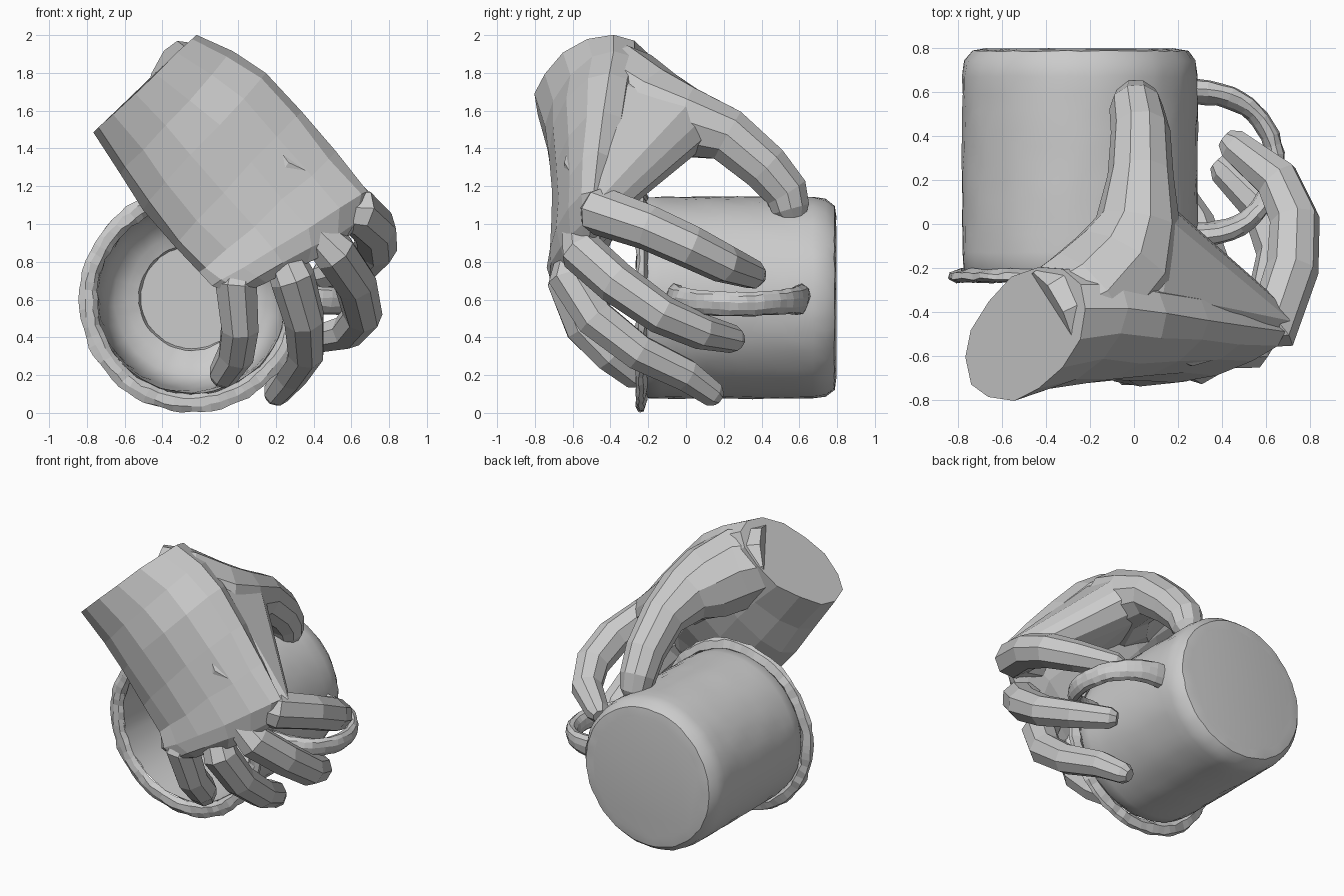
import bpy, bmesh, math, random
from mathutils import Vector

random.seed(4)
if "Cube" in bpy.data.objects:
    bpy.data.objects.remove(bpy.data.objects["Cube"])

grey = bpy.data.materials.new("plain grey")
grey.use_nodes = True
grey.diffuse_color = (0.6, 0.6, 0.6, 1)
grey.node_tree.nodes["Principled BSDF"].inputs["Base Color"].default_value = (0.6, 0.6, 0.6, 1)


def finish(name, bm, smooth=False):
    bmesh.ops.recalc_face_normals(bm, faces=bm.faces)
    mesh = bpy.data.meshes.new(name)
    bm.to_mesh(mesh)
    bm.free()
    mesh.materials.append(grey)
    obj = bpy.data.objects.new(name, mesh)
    bpy.context.collection.objects.link(obj)
    if smooth:
        bpy.ops.object.select_all(action="DESELECT")
        obj.select_set(True)
        bpy.context.view_layer.objects.active = obj
        bpy.ops.object.shade_smooth_by_angle(angle=math.radians(35))


def loft(name, rings, jitter=0.0, smooth=False, closed=False):
    """Skin a list of point rings; cap both ends, or join them if closed."""
    bm = bmesh.new()
    rows = [[bm.verts.new(p + Vector([random.uniform(-jitter, jitter) for _ in range(3)]))
             for p in ring] for ring in rings]
    n = len(rows[0])
    for a, b in zip(rows, rows[1:] + rows[:1] if closed else rows[1:]):
        for i in range(n):
            j = (i + 1) % n
            bm.faces.new((a[i], a[j], b[j], b[i]))
    if not closed:
        bm.faces.new(rows[0])
        bm.faces.new(rows[-1])
    finish(name, bm, smooth)


def oval(c, u, v, n):
    c, u, v = Vector(c), Vector(u), Vector(v)
    return [c + u * math.cos(math.tau * i / n) + v * math.sin(math.tau * i / n)
            for i in range(n)]


def tube(name, path, sides=8, tip=True, flat=1.0, **kw):
    """Tapered tube through (x, y, z, radius) points, with a blunt tip."""
    pts = [Vector(p[:3]) for p in path]
    radii = [p[3] for p in path]
    if tip:
        d = (pts[-1] - pts[-2]).normalized()
        pts.append(pts[-1] + d * radii[-1] * 0.6)
        radii.append(radii[-1] * 0.6)
    rings = []
    side = Vector((0.3, 0.2, 1))
    for i, p in enumerate(pts):
        t = (pts[min(i + 1, len(pts) - 1)] - pts[max(i - 1, 0)]).normalized()
        side = (side - t * side.dot(t)).normalized()
        rings.append(oval(p, side * radii[i], t.cross(side) * radii[i] * flat, sides))
    loft(name, rings, **kw)


def hull(name, balls):
    """Taut skin around (x, y, z, radius) balls."""
    bm = bmesh.new()
    for x, y, z, r in balls:
        ball = bmesh.ops.create_icosphere(bm, subdivisions=1, radius=r)
        bmesh.ops.translate(bm, verts=ball["verts"], vec=(x, y, z))
    bmesh.ops.delete(bm, geom=bm.edges[:], context="EDGES_FACES")
    bmesh.ops.convex_hull(bm, input=bm.verts)
    bmesh.ops.delete(bm, geom=[v for v in bm.verts if not v.link_faces], context="VERTS")
    finish(name, bm)


# Mug: a turned profile (radius, y) lying on its side, open to the front
mug_x, mug_z = -0.245, 0.61
outside = [(0.43, 0.795), (0.49, 0.785), (0.525, 0.74), (0.535, 0.67)]
outside += [(0.535, 0.67 - 0.08 * k) for k in range(1, 11)] + [(0.53, -0.2)]
inside = [(0.505, -0.24), (0.495, 0), (0.485, 0.3), (0.46, 0.53), (0.41, 0.61), (0.34, 0.65),
          (0.28, 0.67), (0.27, 0.71)]
loft("mug_body", [oval((mug_x, y, mug_z), (r, 0, 0), (0, 0, r), 56)
                  for r, y in outside + inside], jitter=0.003, smooth=True)

# Uneven rolled rim
rim = [(0.50, -0.235), (0.525, -0.262), (0.565, -0.265), (0.597, -0.25), (0.59, -0.225), (0.54, -0.205)]
loft("mug_rim", [oval((mug_x, y, mug_z - 0.01), (r, 0, 0), (0, 0, r), 72)
                 for r, y in rim], jitter=0.006, closed=True)

# Handle arch, flared where it meets the mug
arch = []
for k in range(25):
    t = math.pi * k / 24
    arch.append((0.27 + 0.37 * math.sin(t) ** 0.85, 0.275 + 0.325 * math.cos(t),
                 0.575 + 0.025 * math.cos(t) ** 2, 0.066 + 0.02 * abs(math.cos(t)) ** 8))
tube("mug_handle", arch, sides=10, tip=False, flat=0.65, jitter=0.004)

# Palm, from the cut wrist to the knuckles
palm = [
    ((-0.49, -0.50, 1.74), (0.27, 0.11, 0.26), 0.285),
    ((-0.325, -0.47, 1.59), (0.295, 0.09, 0.32), 0.26),
    ((-0.175, -0.47, 1.44), (0.325, 0.06, 0.36), 0.25),
    ((0.0, -0.48, 1.24), (0.34, 0.05, 0.36), 0.22),
    ((0.16, -0.52, 1.06), (0.36, 0.06, 0.32), 0.18),
    ((0.28, -0.58, 0.93), (0.41, 0.09, 0.25), 0.13),
    ((0.31, -0.59, 0.83), (0.34, 0.09, 0.19), 0.10),
    ((0.31, -0.59, 0.77), (0.25, 0.07, 0.12), 0.06),
]
loft("palm", [oval(c, u, (0, v, 0), 14) for c, u, v in palm], jitter=0.008)

# Thumb reaching over the mug, and the web of skin stretched to the index knuckle
tube("thumb", [(-0.38, -0.44, 1.74, 0.24), (-0.2, -0.36, 1.68, 0.28), (-0.04, -0.18, 1.58, 0.255),
               (0.02, 0, 1.54, 0.195), (0.03, 0.22, 1.47, 0.15), (0.03, 0.42, 1.3, 0.135),
               (0.01, 0.53, 1.17, 0.122), (0.01, 0.555, 1.08, 0.105)], sides=10)
hull("thumb_web", [(-0.1, -0.32, 1.62, 0.26), (0.02, 0.0, 1.54, 0.185),
                   (0.22, -0.5, 1.25, 0.17), (0.61, -0.44, 1.1, 0.115)])

# Fingers curled around the handle and the rim
fingers = {
    "index_finger": [(0.42, -0.48, 1.08, 0.09), (0.63, -0.46, 1.07, 0.13), (0.72, -0.2, 0.98, 0.12),
                     (0.73, 0.02, 0.88, 0.115), (0.65, 0.2, 0.79, 0.105), (0.45, 0.36, 0.73, 0.078)],
    "middle_finger": [(0.38, -0.57, 0.98, 0.09), (0.51, -0.55, 0.85, 0.12), (0.62, -0.37, 0.69, 0.115),
                      (0.66, -0.13, 0.52, 0.105), (0.58, 0.08, 0.43, 0.095), (0.41, 0.25, 0.39, 0.075)],
    "ring_finger": [(0.2, -0.57, 0.92, 0.09), (0.29, -0.61, 0.71, 0.12), (0.35, -0.48, 0.5, 0.11),
                    (0.36, -0.25, 0.32, 0.1), (0.28, 0, 0.2, 0.09), (0.2, 0.14, 0.1, 0.072)],
    "little_finger": [(0.05, -0.56, 0.9, 0.08), (-0.01, -0.62, 0.68, 0.12), (0.01, -0.54, 0.45, 0.105),
                      (-0.01, -0.4, 0.31, 0.1), (-0.08, -0.27, 0.2, 0.08)],
}
for name, path in fingers.items():
    tube(name, path)
